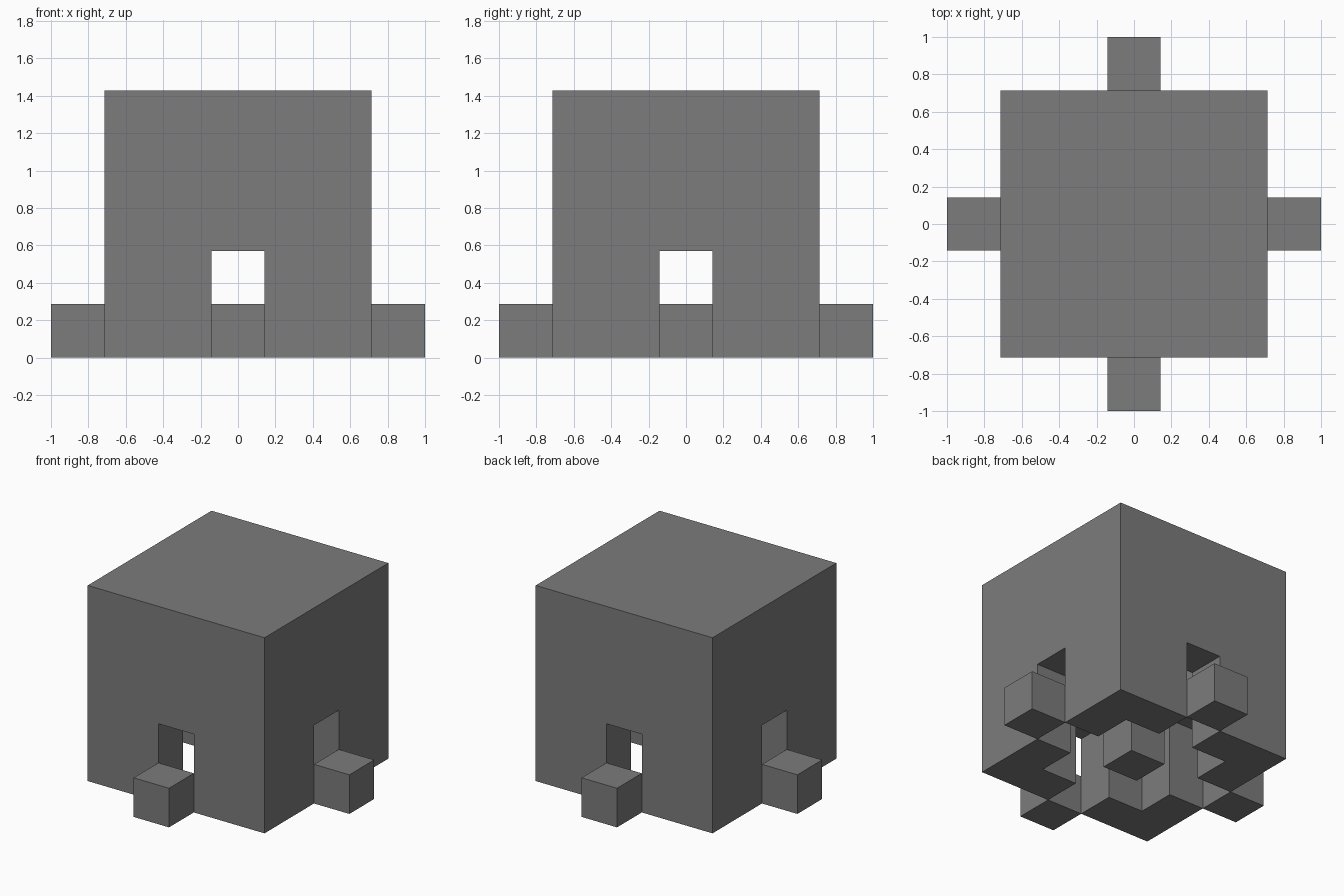
import bpy
from math import cos, sin, pi

default = bpy.data.objects.get("Cube")
if default:
    bpy.data.objects.remove(default, do_unlink=True)

U = 2 / 7  # one block

grey = bpy.data.materials.new("stone grey")
grey.use_nodes = True
colour = (0.2, 0.2, 0.2, 1)
grey.diffuse_color = colour
grey.node_tree.nodes["Principled BSDF"].inputs["Base Color"].default_value = colour


def box(name, size, x=0, y=0, bottom=0):
    """Flat box measured in blocks, standing on the given height."""
    bpy.ops.mesh.primitive_cube_add(
        size=1, location=(x * U, y * U, (bottom + size[2] / 2) * U))
    ob = bpy.context.object
    ob.name = name
    ob.scale = [s * U for s in size]
    bpy.ops.object.transform_apply(location=False, rotation=False, scale=True)
    ob.data.materials.append(grey)
    return ob


# Main body: a hollow cube, open below, with a doorway in each wall
body = box("body_shell", (5, 5, 5))
cutters = [
    box("room_cutter", (3, 3, 5), bottom=-1),
    box("doorway_cutter_x", (7, 1, 3), bottom=-1),
    box("doorway_cutter_y", (1, 7, 3), bottom=-1),
]
for cutter in cutters:
    cutter.hide_render = True
    bpy.ops.object.select_all(action="DESELECT")
    body.select_set(True)
    bpy.context.view_layer.objects.active = body
    mod = body.modifiers.new(cutter.name, "BOOLEAN")
    mod.operation = "DIFFERENCE"
    mod.solver = "EXACT"
    mod.object = cutter
    bpy.ops.object.modifier_apply(modifier=mod.name)
for cutter in cutters:
    bpy.data.objects.remove(cutter, do_unlink=True)

# Single block in the middle of the room
box("centre_block", (1, 1, 1))

# One step block outside each doorway
for i, side in enumerate(("left", "back", "right", "front")):
    angle = i * pi / 2
    box(side + "_step", (1, 1, 1), 3 * round(cos(angle)), 3 * round(sin(angle)))
